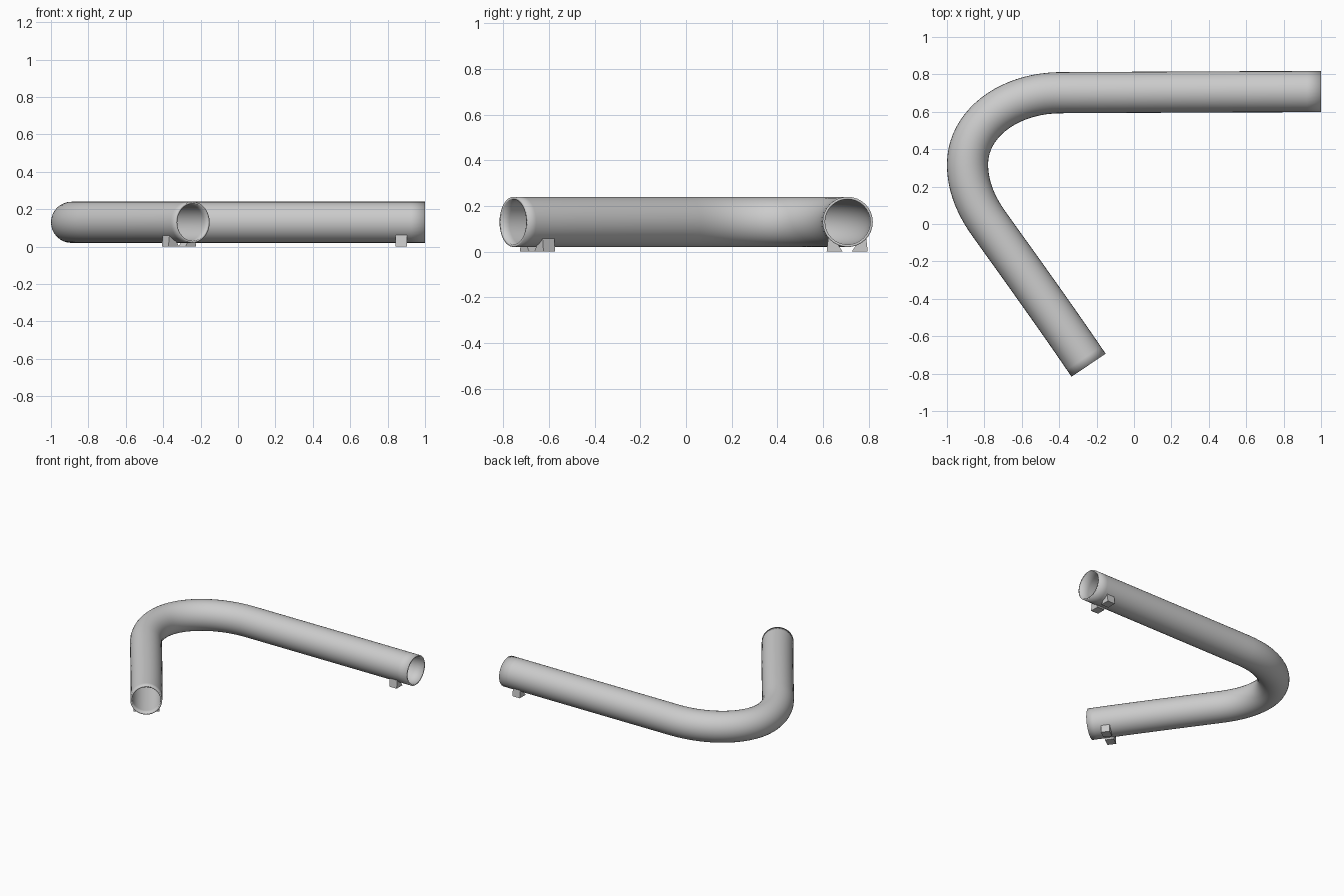
import bpy, bmesh
from mathutils import Vector

if "Cube" in bpy.data.objects:
    bpy.data.objects.remove(bpy.data.objects["Cube"])

R, ZC = 0.11, 0.13

# Bent pipe: centre line as (point, handle before, handle after)
path = [
    ((1.0, 0.708), (1.2, 0.708), (0.5, 0.707)),
    ((-0.40, 0.702), (0.0, 0.704), (-0.68, 0.697)),
    ((-0.89, 0.32), (-0.89, 0.53), (-0.89, 0.20)),
    ((-0.775, 0.0), (-0.843, 0.095), (-0.60, -0.245)),
    ((-0.243, -0.755), (-0.41, -0.508), (-0.13, -0.922)),
]
cu = bpy.data.curves.new("pipe_path", 'CURVE')
cu.dimensions = '3D'
cu.resolution_u = 20
cu.bevel_depth = R
cu.bevel_resolution = 14
sp = cu.splines.new('BEZIER')
sp.bezier_points.add(len(path) - 1)
for bp, (co, hl, hr) in zip(sp.bezier_points, path):
    bp.handle_left_type = bp.handle_right_type = 'FREE'
    bp.co = (*co, ZC)
    bp.handle_left = (*hl, ZC)
    bp.handle_right = (*hr, ZC)
tmp = bpy.data.objects.new("pipe_path", cu)
bpy.context.collection.objects.link(tmp)
dg = bpy.context.evaluated_depsgraph_get()
me = bpy.data.meshes.new_from_object(tmp.evaluated_get(dg))
bpy.data.objects.remove(tmp)

# Weld and orient outwards, then give the wall thickness
bm = bmesh.new()
bm.from_mesh(me)
bmesh.ops.remove_doubles(bm, verts=bm.verts, dist=1e-5)
bm.normal_update()
f = min(bm.faces, key=lambda f: f.calc_center_median().z)
if f.normal.z > 0:
    bmesh.ops.reverse_faces(bm, faces=bm.faces[:])
bm.to_mesh(me)
bm.free()
pipe = bpy.data.objects.new("bent_pipe", me)
bpy.context.collection.objects.link(pipe)
wall = pipe.modifiers.new("wall", 'SOLIDIFY')
wall.thickness = 0.011
wall.offset = -1
bpy.context.view_layer.objects.active = pipe
pipe.select_set(True)
bpy.ops.object.shade_smooth_by_angle(angle=0.7)


# Tapered foot block: side profile (across the pipe, height) extruded along the pipe
def foot(name, centre, axis, side):
    d = Vector((*axis, 0)).normalized()
    p = Vector((-d.y, d.x, 0)) * side
    c = Vector((*centre, 0))
    profile = [(0.02, 0), (0.09, 0), (0.083, 0.063), (0.042, 0.033)]
    bm = bmesh.new()
    face = bm.faces.new([bm.verts.new(c + p * u + Vector((0, 0, z)) - d * 0.031)
                         for u, z in profile])
    ext = bmesh.ops.extrude_face_region(bm, geom=[face])
    bmesh.ops.translate(bm, vec=d * 0.062,
                        verts=[v for v in ext["geom"] if isinstance(v, bmesh.types.BMVert)])
    bmesh.ops.recalc_face_normals(bm, faces=bm.faces[:])
    m = bpy.data.meshes.new(name)
    bm.to_mesh(m)
    bm.free()
    bpy.context.collection.objects.link(bpy.data.objects.new(name, m))


# A pair of feet near each open end
for label, centre, axis in (("long_end", (0.872, 0.706), (1, 0)),
                            ("short_end", (-0.316, -0.650), (0.57, -0.82))):
    foot(label + "_foot_a", centre, axis, 1)
    foot(label + "_foot_b", centre, axis, -1)
